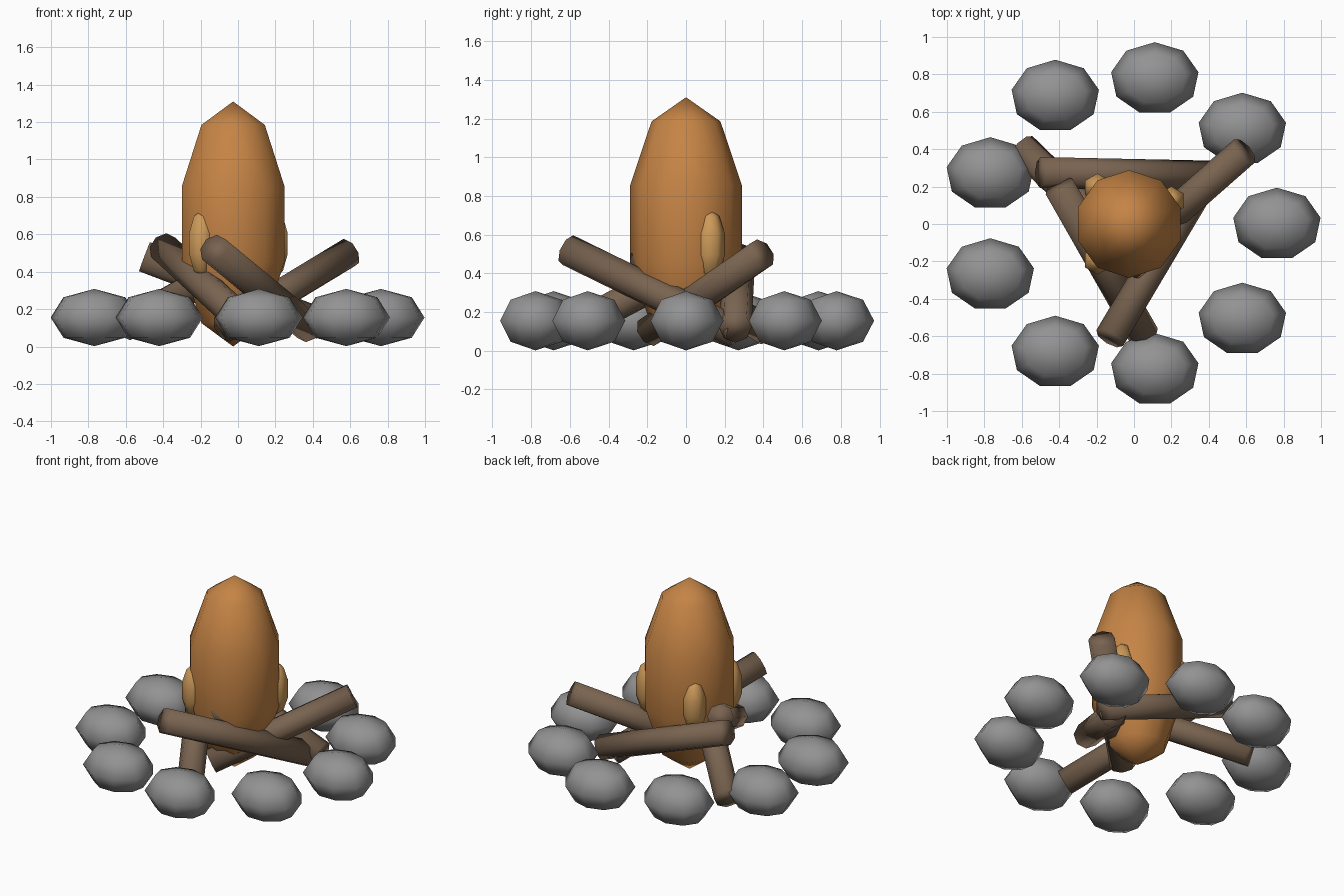
import bpy, math
from mathutils import Vector

if "Cube" in bpy.data.objects:
    bpy.data.objects.remove(bpy.data.objects["Cube"])

CX = -0.026  # x of the fire pit centre


def material(name, rgb):
    m = bpy.data.materials.new(name)
    m.diffuse_color = (*rgb, 1)
    m.use_nodes = True
    m.node_tree.nodes["Principled BSDF"].inputs["Base Color"].default_value = m.diffuse_color
    return m


def finish(name, mat, angle):
    ob = bpy.context.object
    ob.name = name
    ob.data.materials.append(mat)
    bpy.ops.object.transform_apply(location=False, rotation=False, scale=True)
    bpy.ops.object.shade_smooth_by_angle(angle=math.radians(angle))
    return ob


def blob(name, loc, size, segments, rings, mat):
    bpy.ops.mesh.primitive_uv_sphere_add(segments=segments, ring_count=rings,
                                         radius=1, location=loc)
    bpy.context.object.scale = size
    return finish(name, mat, 80)


def log(name, high, low, mat, radius=0.083):
    a, b = Vector(high), Vector(low)
    d = a - b
    bpy.ops.mesh.primitive_cylinder_add(vertices=8, radius=radius, depth=d.length,
                                        location=(a + b) / 2,
                                        rotation=d.to_track_quat('Z', 'Y').to_euler())
    return finish(name, mat, 120)


stone = material("stone", (0.29, 0.29, 0.29))
wood = material("wood", (0.19, 0.125, 0.08))
flame = material("flame", (0.56, 0.23, 0.06))
pale_flame = material("pale_flame", (0.6, 0.32, 0.1))

# ring of nine stones
for i in range(9):
    t = math.radians(40 * i)
    blob(f"stone_{i + 1}", (CX + 0.79 * math.cos(t), 0.79 * math.sin(t), 0.155),
         (0.237, 0.194, 0.153), 9, 4, stone)

# leaning logs: raised end, ground end
logs = [((0.59, 0.39, 0.50), (-0.07, -0.19, 0.10)),
        ((-0.13, -0.61, 0.52), (0.38, 0.25, 0.10)),
        ((-0.50, 0.275, 0.48), (0.45, 0.255, 0.12)),
        ((-0.40, 0.20, 0.53), (0.055, -0.60, 0.11)),
        ((0.06, -0.23, 0.49), (-0.60, 0.41, 0.11))]
for i, (high, low) in enumerate(logs):
    log(f"log_{i + 1}", high, low, wood)

# main flame and three small side flames
blob("main_flame", (CX, 0, 0.655), (0.303, 0.303, 0.655), 10, 5, flame)
for i, deg in enumerate((29, 131, 229)):
    t = math.radians(deg)
    blob(f"side_flame_{i + 1}",
         (CX + 0.258 * math.cos(t), 0.258 * math.sin(t), 0.55),
         (0.08, 0.08, 0.18), 6, 5, pale_flame)
